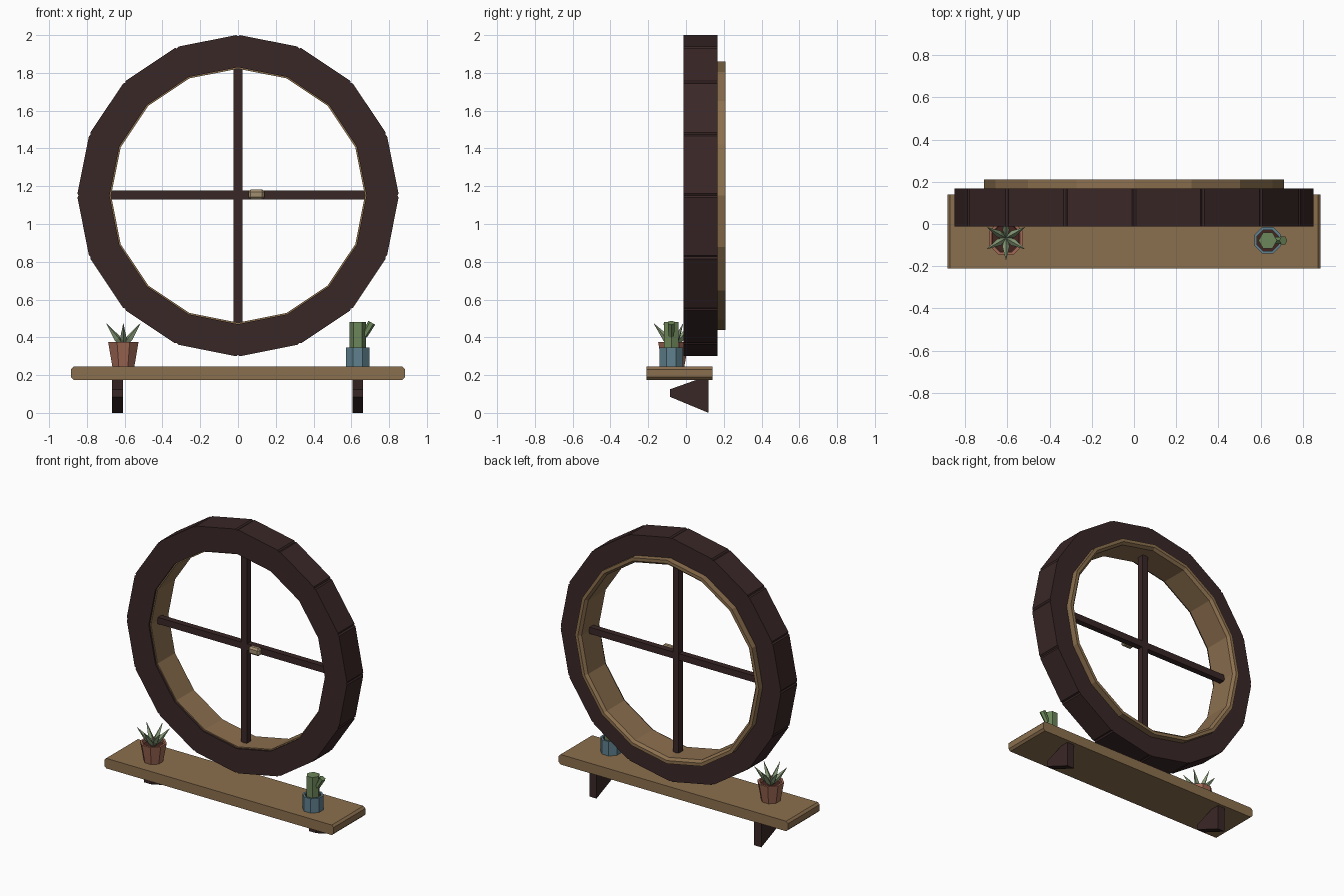
import bpy, bmesh
from math import sin, cos, pi, radians
from mathutils import Matrix, Vector

old = bpy.data.objects.get("Cube")
if old:
    bpy.data.objects.remove(old)


def material(name, rgb):
    m = bpy.data.materials.new(name)
    m.use_nodes = True
    m.diffuse_color = (*rgb, 1)
    m.node_tree.nodes["Principled BSDF"].inputs["Base Color"].default_value = (*rgb, 1)
    return m


DARK = material("dark wood", (.042, .020, .020))
TAN = material("tan wood", (.26, .16, .077))
CLAY = material("terracotta", (.35, .14, .09))
SOIL = material("soil", (.06, .018, .014))
BLUE = material("blue glaze", (.115, .22, .27))
CACTUS = material("cactus green", (.15, .24, .10))
LEAF = material("pale leaf green", (.26, .35, .20))
BRASS = material("latch brass", (.36, .27, .16))


def finish(name, bm, *mats):
    bmesh.ops.recalc_face_normals(bm, faces=bm.faces)
    mesh = bpy.data.meshes.new(name)
    bm.to_mesh(mesh)
    bm.free()
    for m in mats:
        mesh.materials.append(m)
    ob = bpy.data.objects.new(name, mesh)
    bpy.context.collection.objects.link(ob)
    return ob


def skin(bm, loops, closed=False):
    """Join neighbouring point loops with quads."""
    rows = [[bm.verts.new(p) for p in loop] for loop in loops]
    pairs = list(zip(rows, rows[1:])) + ([(rows[-1], rows[0])] if closed else [])
    for a, b in pairs:
        for i in range(len(a)):
            j = (i + 1) % len(a)
            bm.faces.new((a[i], a[j], b[j], b[i]))
    return rows


def box(name, low, high, mat, bevel=0):
    bm = bmesh.new()
    bmesh.ops.create_cube(bm, size=1)
    low, high = Vector(low), Vector(high)
    for v in bm.verts:
        v.co = (low + high) / 2 + v.co * (high - low)
    if bevel:
        bmesh.ops.bevel(bm, geom=bm.edges[:], offset=bevel, segments=1, affect='EDGES')
    return finish(name, bm, mat)


def prism(name, points, low, high, axis, mat):
    """Extrude a flat outline along x or y."""
    place = (lambda p, d: (d, p[0], p[1])) if axis == 'x' else (lambda p, d: (p[0], d, p[1]))
    bm = bmesh.new()
    for row in skin(bm, [[place(p, d) for p in points] for d in (low, high)]):
        bm.faces.new(row)
    return finish(name, bm, mat)


SIDES, CENTRE_Z = 16, 1.15


def hoop(name, profile, mat):
    """Polygonal ring around y; profile rows are radius, y, groove depth."""
    half, gap = pi / SIDES, radians(.7)
    loops = []
    for r, y, groove in profile:
        loop = []
        for k in range(SIDES):
            for d in (-gap, 0, gap):
                rad = r * cos(half) / cos(half - abs(d)) - (groove if d == 0 else 0)
                a = 2 * half * k + d
                loop.append((rad * sin(a), y, CENTRE_Z + rad * cos(a)))
        loops.append(loop)
    bm = bmesh.new()
    skin(bm, loops, closed=True)
    return finish(name, bm, mat)


def turned(name, profile, sides, matrix, mats, squash=1, turn=0):
    """Faceted solid of revolution; the end cap takes the last material."""
    loops = []
    for r, z in profile:
        angles = [2 * pi * (k + turn) / sides for k in range(sides)]
        loops.append([matrix @ Vector((r * cos(a), squash * r * sin(a), z)) for a in angles])
    bm = bmesh.new()
    rows = skin(bm, loops)
    bm.faces.new(rows[0])
    bm.faces.new(rows[-1]).material_index = len(mats) - 1
    return finish(name, bm, *mats)


# Round window: segmented outer frame and inner lining with a back flange
hoop("window_frame", [(.852, -.013, .008), (.852, .168, .008),
                      (.68, .168, 0), (.68, -.013, 0)], DARK)
hoop("window_lining", [(.672, 0, 0), (.672, .192, 0), (.688, .21, 0), (.71, .21, 0),
                       (.71, .16, 0), (.69, .16, 0), (.69, 0, 0)], TAN)

# Crossing bars and latch
box("vertical_bar", (-.023, .067, .475), (.023, .113, 1.825), DARK)
box("horizontal_bar", (-.676, .069, 1.131), (.676, .111, 1.177), DARK)
box("latch", (.055, .028, 1.13), (.14, .072, 1.182), BRASS, .012)

# Shelf with chamfered ends
W, LOW, HIGH, C = .885, .175, .245, .014
shelf = [(W - C, LOW), (W, LOW + C), (W, HIGH - C), (W - C, HIGH)]
prism("shelf", shelf + [(-x, z) for x, z in reversed(shelf)], -.21, .14, 'y', TAN)

# Brackets under the shelf
bracket = [(.12, 0), (.12, .178), (.065, .178), (-.085, .125), (-.085, .085)]
for side, x in (("left", .635), ("right", -.638)):
    prism(side + "_bracket", bracket, x - .028, x + .028, 'x', DARK)

# Terracotta pot with a spiky succulent
pot = Matrix.Translation((-.607, -.067, HIGH))
turned("terracotta_pot", [(.063, 0), (.087, .13), (.072, .13), (.068, .108)],
       8, pot, (CLAY, SOIL), turn=.5)
for k in range(6):
    lean = (pot @ Matrix.Translation((0, 0, .105)) @ Matrix.Rotation(radians(60 * k + 30), 4, 'Z')
            @ Matrix.Rotation(radians(40), 4, 'Y'))
    turned("succulent_leaf_%d" % (k + 1), [(.008, 0), (.019, .06), (.001, .16)],
           4, lean, (LEAF,), squash=.9)

# Blue pot with a cactus and its side arm
pot = Matrix.Translation((.634, -.078, HIGH))
turned("blue_pot", [(.068, 0), (.068, .1), (.054, .1), (.054, .09)],
       8, pot, (BLUE, SOIL), turn=.5)
turned("cactus_stem", [(.044, .085), (.044, .237)], 6, pot, (CACTUS,))
arm = pot @ Matrix.Translation((.034, 0, .163)) @ Matrix.Rotation(radians(30), 4, 'Y')
turned("cactus_arm", [(.017, 0), (.021, .08)], 6, arm, (CACTUS,))
